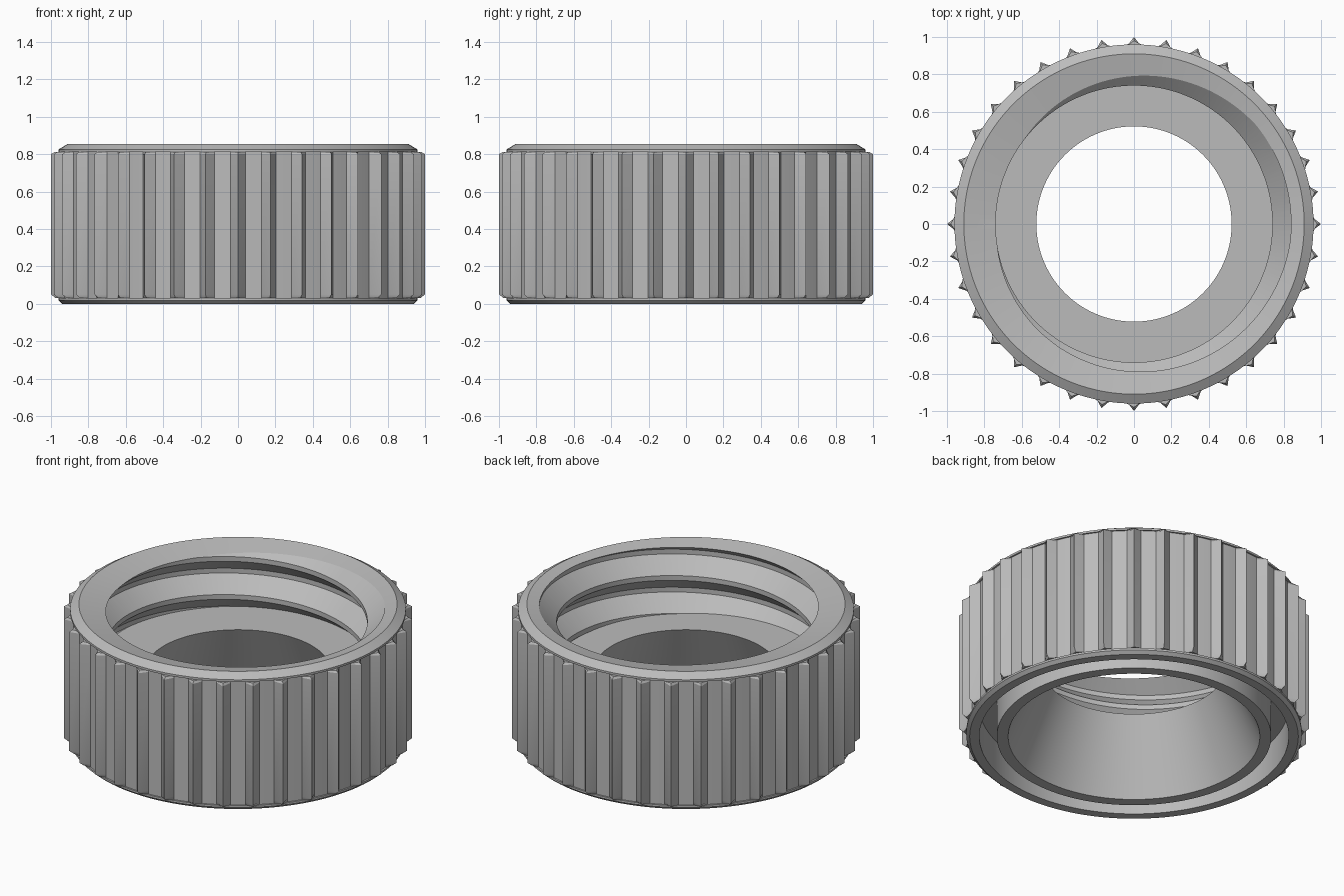
import bpy
import bmesh
from math import cos, sin, radians

if "Cube" in bpy.data.objects:
    bpy.data.objects.remove(bpy.data.objects["Cube"])

TEETH = 36
PITCH = 0.24
ROOT, CREST = 0.84, 0.74
FLOOR, TOP = 0.45, 0.855
STEP = 360 / TEETH
# each tooth: tip, foot, middle of the flat valley, next foot
ANGLES = [i * STEP + a for i in range(TEETH) for a in (0, 2.4, 5, 7.6)]

gray = bpy.data.materials.new("plain_gray")
gray.use_nodes = True
color = (0.5, 0.5, 0.5, 1)
gray.diffuse_color = color
gray.node_tree.nodes["Principled BSDF"].inputs["Base Color"].default_value = color


def rim_z(r):
    """Height of the gently dished top face."""
    return TOP - 0.2 * (0.91 - r)


def tooth_radius(angle):
    return 1.0 if angle % STEP == 0 else 0.95


def loft(name, sections, closed):
    """Skin a row of closed cross-sections given as (radius, angle, z)."""
    bm = bmesh.new()
    rows = [[bm.verts.new((r * cos(radians(a)), r * sin(radians(a)), z))
             for r, a, z in s] for s in sections]
    n = len(rows[0])
    for i in range(len(rows) if closed else len(rows) - 1):
        p, q = rows[i], rows[(i + 1) % len(rows)]
        for j in range(n):
            k = (j + 1) % n
            bm.faces.new((p[j], q[j], q[k], p[k]))
    if not closed:
        bm.faces.new(rows[0])
        bm.faces.new(rows[-1])
    bmesh.ops.recalc_face_normals(bm, faces=bm.faces)
    mesh = bpy.data.meshes.new(name)
    bm.to_mesh(mesh)
    bm.free()
    mesh.materials.append(gray)
    obj = bpy.data.objects.new(name, mesh)
    bpy.context.collection.objects.link(obj)
    return obj


def lathe(name, profile):
    """Revolve (radius, z, knurled) points; knurled ones follow the teeth."""
    return loft(name, [[(min(r, tooth_radius(a)) if knurl else r, a, z)
                        for r, z, knurl in profile] for a in ANGLES], True)


def smooth(obj):
    bpy.ops.object.select_all(action="DESELECT")
    obj.select_set(True)
    bpy.context.view_layer.objects.active = obj
    bpy.ops.object.shade_smooth_by_angle(angle=radians(28))


# Knurled ring with threaded bore above, funnel and annular groove below
ring = lathe("knurled_ring", [
    (0.94, 0, False), (0.96, 0.018, False), (0.96, 0.03, False),
    (0.975, 0.03, True), (1, 0.05, True), (1, 0.8, True), (0.98, 0.812, True),
    (0.96, 0.812, False), (0.96, 0.825, False), (0.91, TOP, False),
    (ROOT, rim_z(ROOT), False), (ROOT, FLOOR, False),
    (0.522, FLOOR, False), (0.72, 0, False), (0.785, 0, False),
    (0.785, 0.2, False), (0.885, 0.2, False), (0.885, 0, False)])

# Right-handed internal thread, a trapezoid swept along a helix
outer = ROOT + 0.01
half_crest = 0.015
half_root = half_crest + 0.9 * (outer - CREST)
sections = []
for turn in range(-1, 3):
    for a in ANGLES:
        z = 0.56 + PITCH * (turn + (a - 135) / 360)
        sections.append([(outer, a, z - half_root), (CREST, a, z - half_crest),
                         (CREST, a, z + half_crest), (outer, a, z + half_root)])
thread = loft("inner_thread", sections, False)

# Trim the thread to the bore
limit = lathe("thread_limit", [
    (0.7, FLOOR, False), (ROOT, FLOOR, False),
    (ROOT, rim_z(ROOT), False), (0.7, rim_z(0.7), False)])
limit.hide_render = True
trim = thread.modifiers.new("trim", "BOOLEAN")
trim.operation = "INTERSECT"
trim.solver = "EXACT"
trim.object = limit
bpy.context.view_layer.update()
graph = bpy.context.evaluated_depsgraph_get()
trimmed = bpy.data.meshes.new_from_object(thread.evaluated_get(graph))
thread.modifiers.clear()
thread.data = trimmed
bpy.data.objects.remove(limit)

for part in (ring, thread):
    smooth(part)
